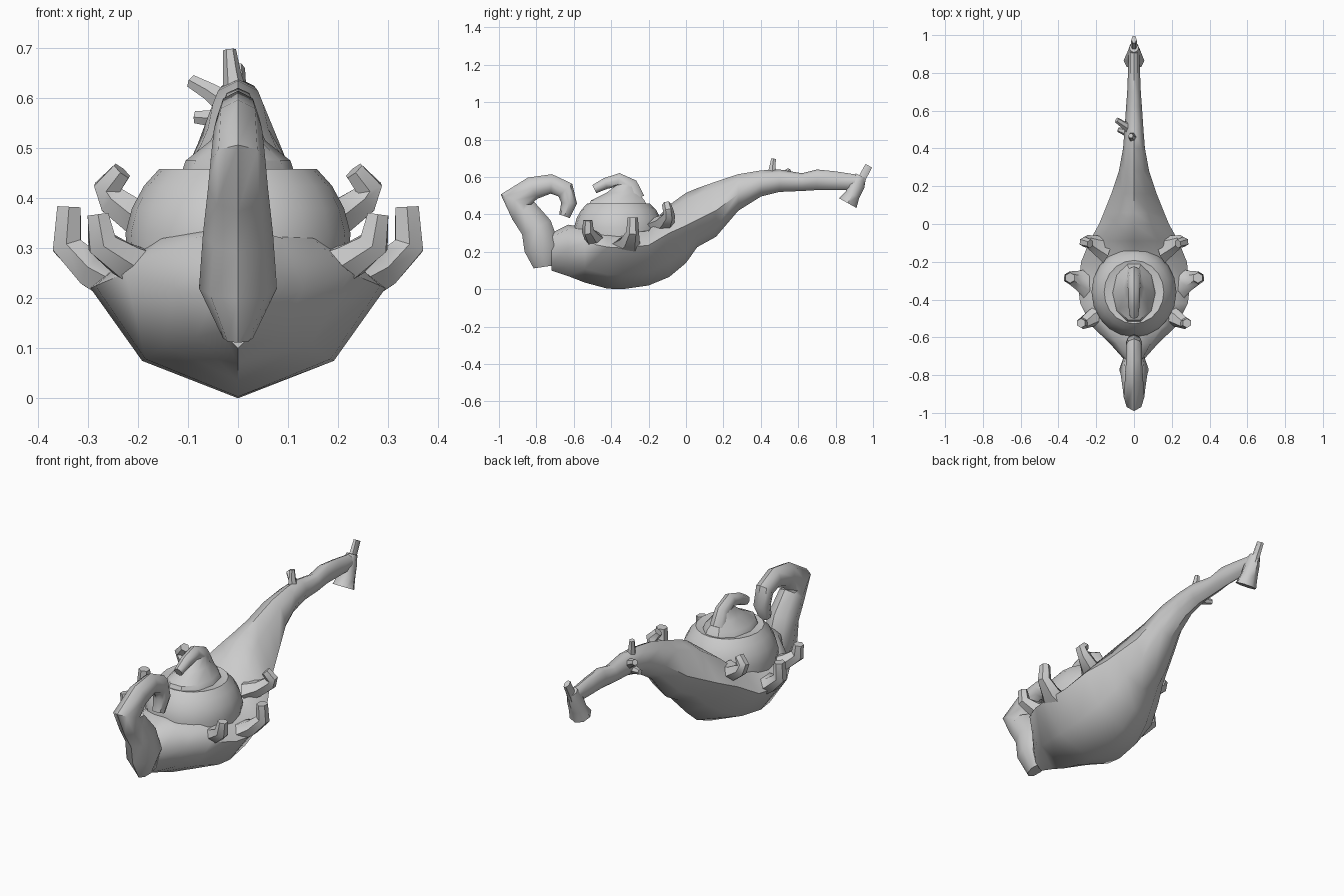
import bpy, bmesh, math
from mathutils import Vector

grey = bpy.data.materials.new("plain grey")
grey.diffuse_color = (0.6, 0.6, 0.6, 1)


def loft(name, rings, angle=45):
    """Skin a list of equal-length rings and cap both ends."""
    bm = bmesh.new()
    rows = [[bm.verts.new(p) for p in r] for r in rings]
    n = len(rows[0])
    for a, b in zip(rows, rows[1:]):
        for i in range(n):
            j = (i + 1) % n
            bm.faces.new((a[i], a[j], b[j], b[i]))
    bm.faces.new(rows[0][::-1])
    bm.faces.new(rows[-1])
    bmesh.ops.recalc_face_normals(bm, faces=bm.faces)
    me = bpy.data.meshes.new(name)
    bm.to_mesh(me)
    bm.free()
    me.materials.append(grey)
    ob = bpy.data.objects.new(name, me)
    bpy.context.collection.objects.link(ob)
    bpy.ops.object.select_all(action='DESELECT')
    ob.select_set(True)
    bpy.context.view_layer.objects.active = ob
    bpy.ops.object.shade_smooth_by_angle(angle=math.radians(angle))
    return ob


def tube(name, path, sides=8, side=(1, 0, 0), angle=45):
    """Tapered tube; each path point is x, y, z, half width, half depth."""
    pts = [Vector(p[:3]) for p in path]
    rings = []
    for i, p in enumerate(path):
        t = (pts[min(i + 1, len(pts) - 1)] - pts[max(i - 1, 0)]).normalized()
        s = Vector(side)
        s = (s - t * s.dot(t)).normalized()
        n = t.cross(s)
        rings.append([pts[i] + s * p[3] * math.cos(a) + n * p[4] * math.sin(a)
                      for a in (math.tau * k / sides for k in range(sides))])
    return loft(name, rings, angle)


# Hull and tapering stem: y, bottom z, half width, widest z, shoulder half width, shoulder z, top z
stations = [
    (-0.72, .10, .05, .20, .04, .28, .30), (-0.63, .07, .13, .22, .09, .32, .345),
    (-0.54, .035, .225, .25, .15, .32, .33), (-0.42, .003, .285, .225, .20, .30, .30),
    (-0.34, .0, .295, .22, .20, .30, .30), (-0.20, .02, .28, .235, .20, .31, .33),
    (-0.09, .065, .235, .30, .13, .42, .45), (0.0, .14, .185, .34, .09, .48, .515),
    (0.06, .225, .16, .37, .075, .505, .54), (0.16, .28, .12, .42, .06, .54, .575),
    (0.28, .42, .08, .51, .05, .59, .615), (0.40, .495, .058, .56, .04, .615, .635),
    (0.50, .52, .05, .58, .032, .625, .64), (0.62, .525, .042, .575, .026, .61, .62),
    (0.70, .53, .036, .585, .022, .63, .64), (0.80, .53, .032, .575, .02, .62, .63),
    (0.93, .53, .028, .57, .02, .60, .61)]
rings = []
for y, zb, w, zw, wt, zt, top in stations:
    half = [(w * .65, zb + (zw - zb) * .34), (w, zw), (wt, zt)]
    ring = [(0, zb)] + half + [(0, top)] + [(-x, z) for x, z in half[::-1]]
    rings.append([(x, y, z) for x, z in ring])
loft("hull_and_stem", rings, 50)

# Domed bowl cover
dome = [(.22, .26), (.225, .33), (.212, .38), (.188, .425), (.158, .458), (.125, .45)]
loft("dome", [[(r * math.cos(a), -.36 + r * 1.06 * math.sin(a), z)
               for a in (math.tau * k / 20 for k in range(20))] for r, z in dome], 35)

# Peaked cap on the dome
cap = [(.115, .165, -.365, .445), (.105, .15, -.365, .475), (.055, .09, -.34, .515),
       (.035, .05, -.32, .56)]
loft("cap", [[(rx * math.cos(a), cy + ry * math.sin(a), z)
              for a in (math.tau * k / 10 for k in range(10))] for rx, ry, cy, z in cap], 35)

# Hooked handle of the cap
tube("cap_hook", [(0, -.28, .48, .045, .06), (0, -.305, .55, .035, .05),
                  (0, -.36, .585, .032, .036), (0, -.43, .565, .03, .03),
                  (0, -.49, .535, .022, .024)])

# Curled spout at the front
tube("spout", [(0, -.755, .12, .03, .06), (0, -.77, .22, .078, .095),
               (0, -.80, .33, .07, .085), (0, -.87, .42, .06, .075),
               (0, -.915, .475, .055, .082), (0, -.82, .54, .048, .062),
               (0, -.72, .563, .042, .052), (0, -.645, .53, .042, .05),
               (0, -.625, .46, .042, .042), (0, -.65, .39, .03, .03)])

# Three pairs of upturned claws along the rim
claws = {
    "front_claw": [(.15, -.46, .24, .06, .05), (.225, -.50, .275, .045, .04),
                   (.272, -.525, .31, .032, .034), (.28, -.525, .368, .025, .024)],
    "middle_claw": [(.22, -.32, .22, .10, .05), (.29, -.30, .255, .055, .04),
                    (.342, -.285, .305, .034, .034), (.338, -.285, .383, .028, .027)],
    "rear_claw": [(.14, -.13, .34, .08, .05), (.20, -.11, .36, .05, .04),
                  (.25, -.09, .395, .032, .034), (.262, -.095, .42, .028, .03),
                  (.232, -.105, .455, .024, .022)]}
for name, path in claws.items():
    for m, label in ((1, "right_"), (-1, "left_")):
        tube(label + name, [(m * x, y, z, a, b) for x, y, z, a, b in path], 6, (0, 1, 0))

# Thorns on the stem
tube("top_thorn", [(-.005, .46, .60, .026, .03), (-.012, .462, .65, .018, .02),
                   (-.017, .468, .697, .013, .014)], 6)
tube("side_thorn", [(-.01, .50, .58, .035, .03), (-.055, .525, .612, .02, .02),
                    (-.092, .55, .633, .015, .015)], 6, (0, 1, 0))
tube("small_thorn", [(-.02, .48, .56, .03, .025), (-.055, .49, .56, .018, .018),
                     (-.085, .50, .562, .012, .014)], 6, (0, 1, 0))

# Flared foot and upright spike at the stem tip
tube("tip_foot", [(0, .935, .605, .025, .03), (0, .912, .56, .034, .045),
                  (0, .89, .505, .045, .04), (0, .865, .46, .055, .053)])
tube("tip_spike", [(0, .92, .56, .024, .035), (0, .945, .60, .018, .024),
                   (0, .977, .66, .014, .023)], 6)
